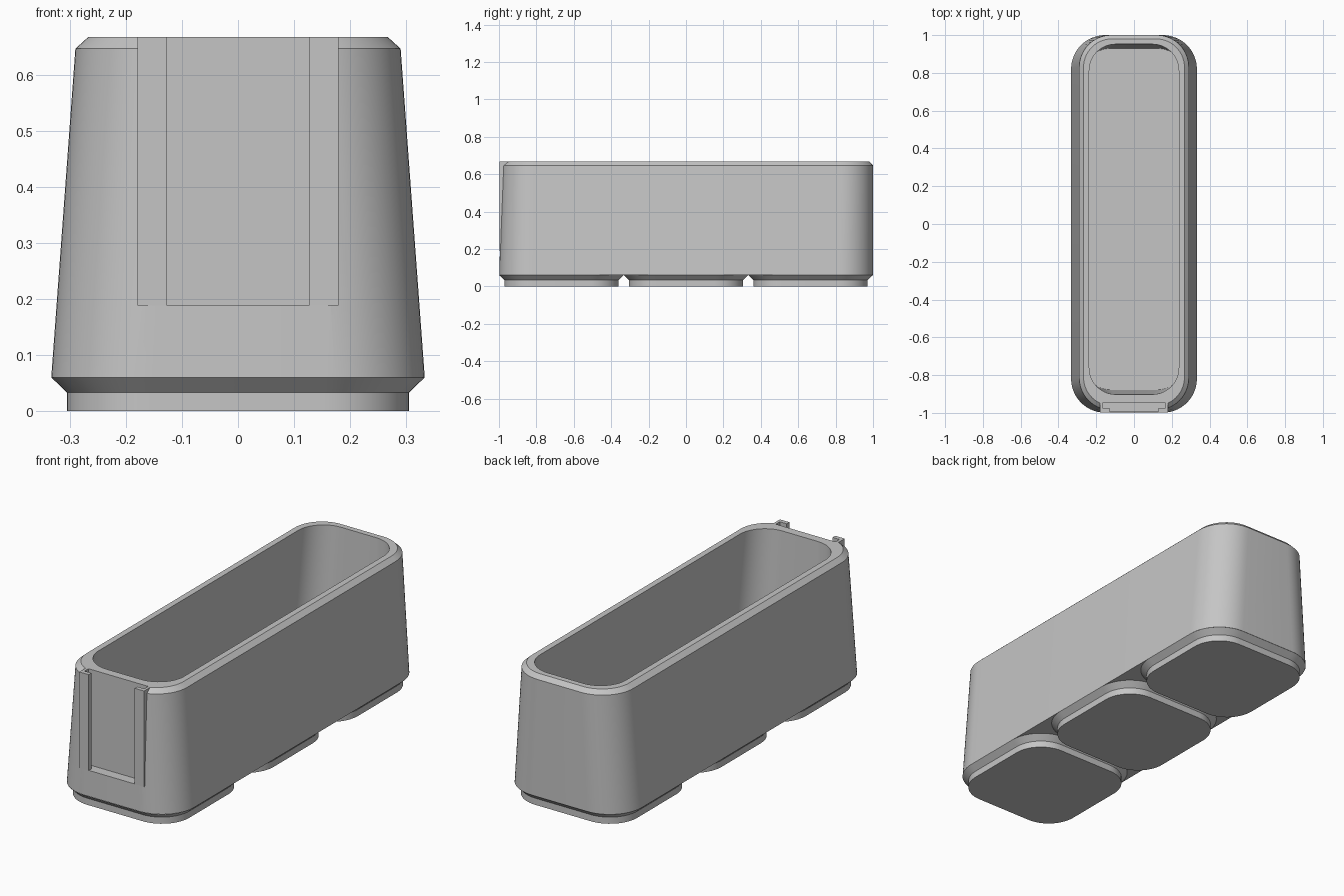
import bpy, bmesh, math
from mathutils import Vector

if "Cube" in bpy.data.objects:
    bpy.data.objects.remove(bpy.data.objects["Cube"], do_unlink=True)

grey = bpy.data.materials.new("light grey plastic")
grey.use_nodes = True
colour = (0.56, 0.56, 0.56, 1)
grey.diffuse_color = colour
grey.node_tree.nodes["Principled BSDF"].inputs["Base Color"].default_value = colour

SEGMENTS = 14


def ring(bm, half_x, y0, y1, radius, z):
    """Counter-clockwise rounded rectangle at height z."""
    verts = []
    corners = [(1, y1, -1), (-1, y1, -1), (-1, y0, 1), (1, y0, 1)]
    for quarter, (sx, y, sy) in enumerate(corners):
        cx, cy = sx * (half_x - radius), y + sy * radius
        for i in range(SEGMENTS + 1):
            a = (quarter + i / SEGMENTS) * math.pi / 2
            verts.append(bm.verts.new((cx + radius * math.cos(a),
                                       cy + radius * math.sin(a), z)))
    return verts


def finish(name, bm):
    mesh = bpy.data.meshes.new(name)
    bm.to_mesh(mesh)
    bm.free()
    obj = bpy.data.objects.new(name, mesh)
    bpy.context.collection.objects.link(obj)
    mesh.materials.append(grey)
    return obj


def loft(name, rings, cap_end):
    """Skin a stack of rounded rectangles, closed at the first ring."""
    bm = bmesh.new()
    loops = [ring(bm, *r) for r in rings]
    for low, high in zip(loops, loops[1:]):
        for i in range(len(low)):
            j = (i + 1) % len(low)
            bm.faces.new((low[i], low[j], high[j], high[i]))
    bm.faces.new(list(reversed(loops[0])))
    if cap_end:
        bm.faces.new(loops[-1])
    return finish(name, bm)


def box(name, low, high):
    bm = bmesh.new()
    bmesh.ops.create_cube(bm, size=1)
    low, high = Vector(low), Vector(high)
    for v in bm.verts:
        v.co = (low + high) / 2 + v.co * (high - low)
    return finish(name, bm)


def select_only(obj):
    bpy.ops.object.select_all(action="DESELECT")
    obj.select_set(True)
    bpy.context.view_layer.objects.active = obj


def smooth(obj):
    select_only(obj)
    bpy.ops.object.shade_smooth_by_angle(angle=math.radians(25))


# Tapered bin: outer wall, chamfered rim, then down the cavity to its floor
BASE, TOP = 0.06, 0.667
body = loft("bin_body", [
    (0.333, -0.998, 1.0, 0.18, BASE),
    (0.29, -0.985, 1.0, 0.17, 0.646),
    (0.267, -0.962, 0.98, 0.15, TOP),
    (0.237, -0.902, 0.952, 0.14, TOP),
    (0.272, -0.878, 0.93, 0.15, 0.09),
], True)

# Label slot cut into the front wall
SLOT_FLOOR, SLOT_BACK = 0.188, -0.945
cutter = box("slot_cutter", (-0.165, -1.1, SLOT_FLOOR), (0.165, SLOT_BACK, 0.8))
cutter.hide_render = True
cut = body.modifiers.new("slot", "BOOLEAN")
cut.operation = "DIFFERENCE"
cut.solver = "EXACT"
cut.object = cutter
select_only(body)
bpy.ops.object.modifier_apply(modifier=cut.name)
bpy.data.objects.remove(cutter, do_unlink=True)
smooth(body)

# Hooked rails on both sides of the slot
for side, sx in (("left", 1), ("right", -1)):
    for part, inner, front, back in (("lip", 0.127, -0.997, -0.976),
                                     ("web", 0.165, -0.976, SLOT_BACK)):
        xs = sorted((sx * inner, sx * 0.179))
        box(f"{side}_rail_{part}", (xs[0], front, SLOT_FLOOR), (xs[1], back, TOP))

# Three square feet with flared tops
PITCH = 0.666
for i, name in enumerate(("front", "middle", "back")):
    y = (i - 1) * PITCH
    foot = loft(f"{name}_foot", [
        (half, y - half, y + half, radius, z)
        for half, radius, z in ((0.305, 0.152, 0), (0.305, 0.152, 0.033),
                                (0.333, 0.18, BASE))
    ], False)
    smooth(foot)
